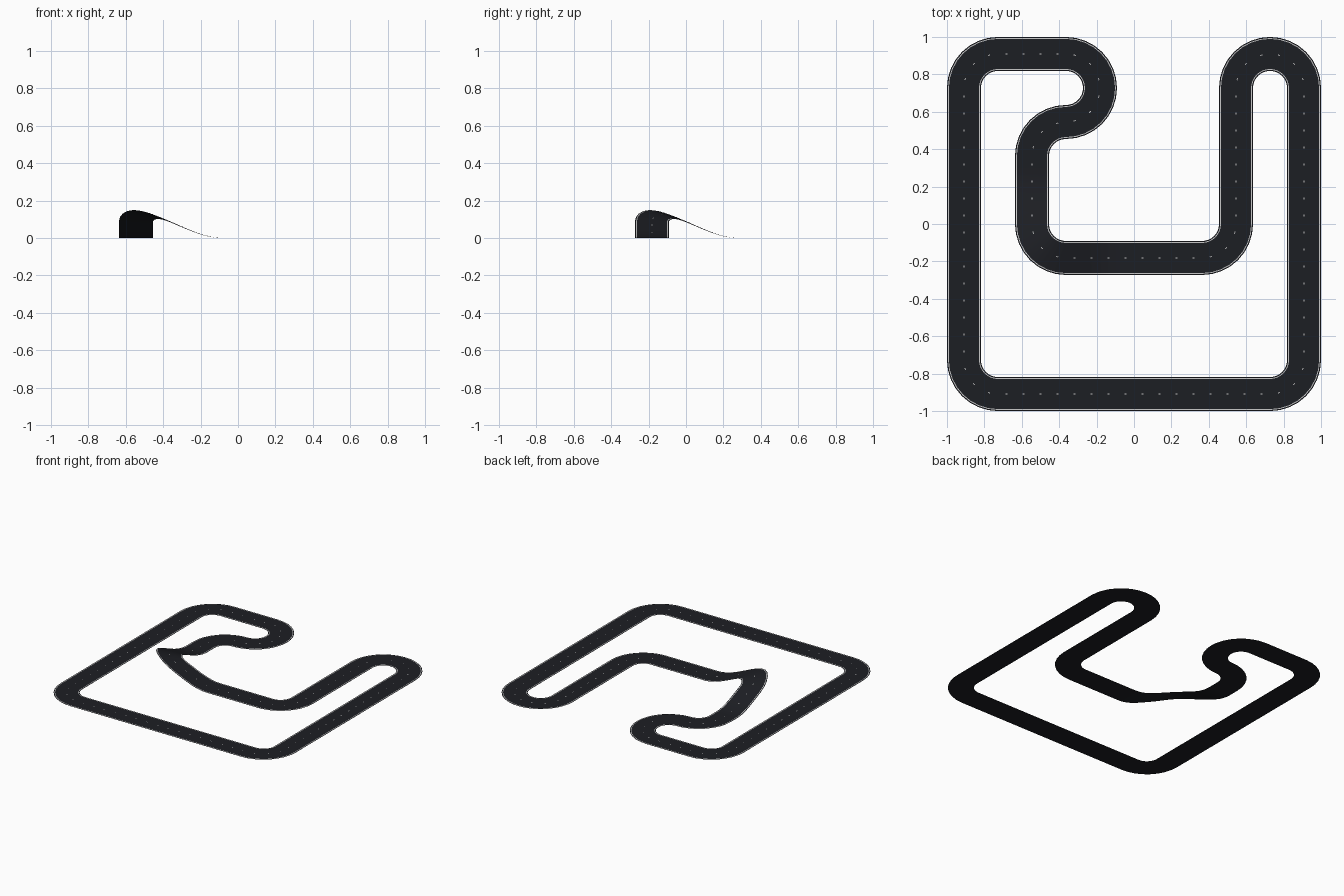
import bpy
from math import sin, cos, pi, hypot

if "Cube" in bpy.data.objects:
    bpy.data.objects.remove(bpy.data.objects["Cube"])

U = 2 / 11            # tile size: track width and centreline turn radius
HALF = U / 2
LIFT = 0.001          # paint sits just above the asphalt

# Route as straights (length in tiles) and quarter turns (L / R)
ROUTE = [8, 'R', 2, 'R', 'R', 'L', 2, 'L', 4, 'L', 4, 'R', 'R', 8, 'R', 8, 'R']
PEAK, PEAK_H, REACH = (-0.557, -0.193), 0.15, 0.48


def material(name, rgb):
    m = bpy.data.materials.new(name)
    m.diffuse_color = (*rgb, 1)
    m.use_nodes = True
    m.node_tree.nodes["Principled BSDF"].inputs["Base Color"].default_value = m.diffuse_color
    return m


def hill(x, y):
    """Smooth bump centred on the outer edge of the raised corner."""
    t = 1 - hypot(x - PEAK[0], y - PEAK[1]) / REACH
    return PEAK_H * t * t * (3 - 2 * t) if t > 0 and x > -0.7 else 0.0


def advance(state, seg, t):
    """Position and heading after the fraction t of one route segment."""
    x, y, a = state
    if isinstance(seg, int):
        return x + cos(a) * seg * U * t, y + sin(a) * seg * U * t, a
    s = 1 if seg == 'L' else -1
    cx, cy = x - s * sin(a) * U, y + s * cos(a) * U
    b = a + s * t * pi / 2
    return cx + s * sin(b) * U, cy - s * cos(b) * U, b


def point(station, off, lift=0.0):
    """Point at a sideways offset; height runs straight from edge to edge."""
    x, y, a = station
    nx, ny = -sin(a), cos(a)
    zl = hill(x + nx * HALF, y + ny * HALF)
    zr = hill(x - nx * HALF, y - ny * HALF)
    k = (off / HALF + 1) / 2
    return x + nx * off, y + ny * off, zr + (zl - zr) * k + lift


def add_object(name, verts, faces, mat):
    me = bpy.data.meshes.new(name)
    me.from_pydata(verts, [], faces)
    me.materials.append(mat)
    ob = bpy.data.objects.new(name, me)
    bpy.context.collection.objects.link(ob)
    me.shade_smooth()
    return ob


def ribbon(name, offsets, mat, lift=0.0):
    """Closed strip swept around the whole route."""
    n, w = len(stations), len(offsets)
    verts = [point(s, o, lift) for s in stations for o in offsets]
    faces = []
    for i in range(n):
        j = (i + 1) % n
        for k in range(w - 1):
            faces.append((i * w + k, j * w + k, j * w + k + 1, i * w + k + 1))
    # offsets run right to left, so this order faces up
    return add_object(name, verts, [(f[0], f[1], f[2], f[3]) for f in faces], mat)


# Walk the route, collecting cross-section stations and dash ends
stations, dashes = [], []
state = (-10 / 11, -8 / 11, pi / 2)
for seg in ROUTE:
    straight = isinstance(seg, int)
    steps = seg * 6 if straight else 8
    stations += [advance(state, seg, i / steps) for i in range(steps)]
    count = seg * 2 if straight else 3
    half = 0.006 / (seg * U if straight else U * pi / 2)
    for i in range(count):
        t = (i + 0.5) / count
        dashes.append([advance(state, seg, t - half), advance(state, seg, t + half)])
    state = advance(state, seg, 1)

asphalt = material("asphalt", (0.012, 0.013, 0.017))
paint = material("paint", (0.8, 0.8, 0.8))

# Road surface and edge lines
ribbon("road_surface", [-HALF, -HALF / 2, 0, HALF / 2, HALF], asphalt)
ribbon("left_edge_line", [0.0805, 0.0850], paint, LIFT)
ribbon("right_edge_line", [-0.0850, -0.0805], paint, LIFT)

# Centre dashes
verts, faces = [], []
for a, b in dashes:
    n = len(verts)
    verts += [point(a, -0.002, LIFT), point(b, -0.002, LIFT),
              point(b, 0.002, LIFT), point(a, 0.002, LIFT)]
    faces.append((n, n + 1, n + 2, n + 3))
add_object("centre_dashes", verts, faces, paint)
